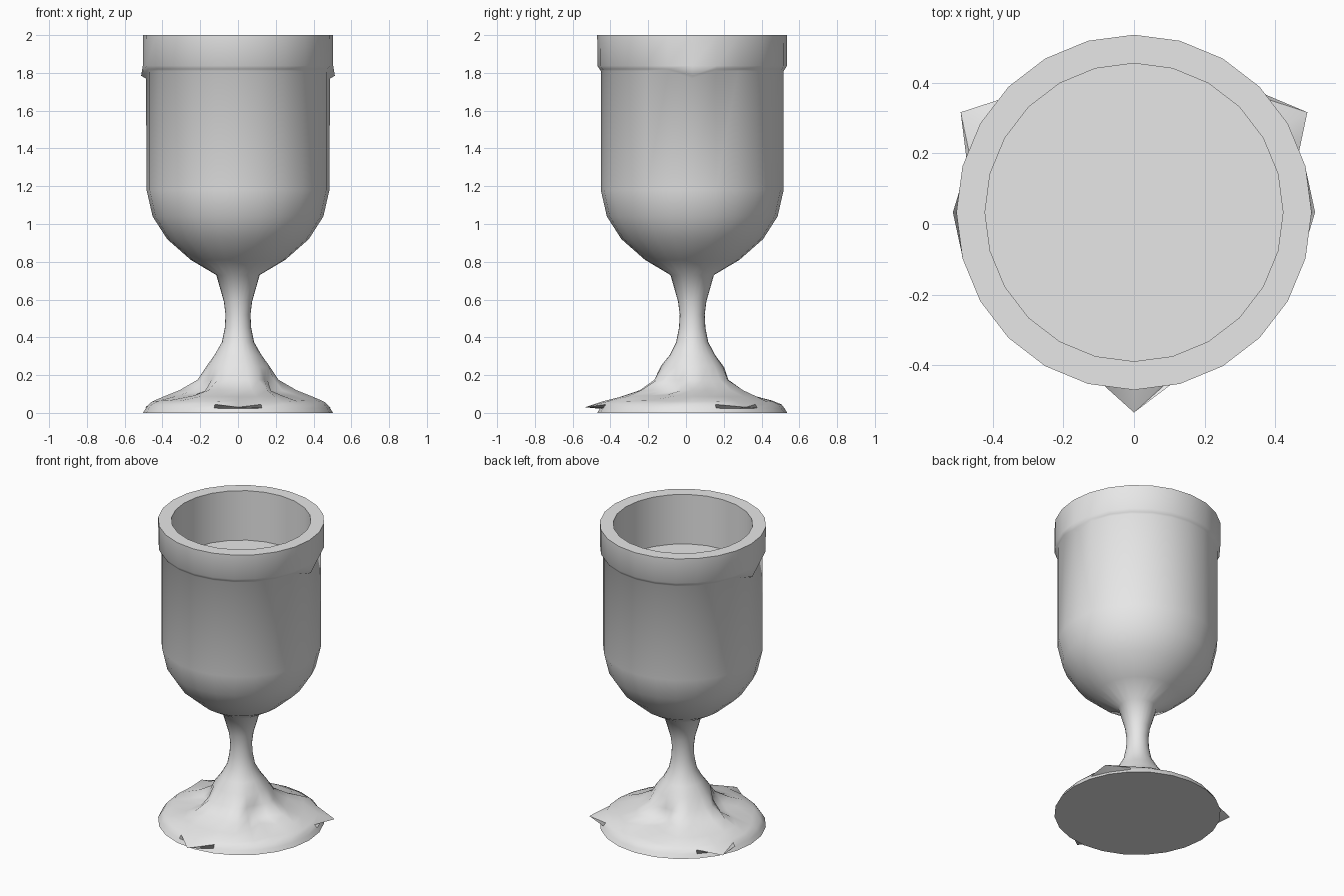
import bpy, bmesh, math

cube = bpy.data.objects.get("Cube")
if cube:
    bpy.data.objects.remove(cube, do_unlink=True)

SIDES = 24
AXIS_Y = 0.033          # the tips of the foot reach further to the front

grey = bpy.data.materials.new("plain_grey")
grey.use_nodes = True
grey.diffuse_color = (0.8, 0.8, 0.8, 1)
grey.node_tree.nodes["Principled BSDF"].inputs["Base Color"].default_value = (0.8, 0.8, 0.8, 1)

# Foot rings: (radius, z) on the ridge, halfway, and in the valley
FOOT = [
    ((0.503, 0.0), (0.503, 0.0), (0.503, 0.0)),
    ((0.490, 0.022), (0.488, 0.025), (0.488, 0.025)),
    ((0.567, 0.030), (0.473, 0.045), (0.473, 0.045)),
    ((0.467, 0.063), (0.455, 0.060), (0.420, 0.066)),
    ((0.380, 0.085), (0.390, 0.088), (0.270, 0.095)),
    ((0.265, 0.120), (0.310, 0.120), (0.182, 0.115)),
    ((0.200, 0.175), (0.215, 0.175), (0.181, 0.175)),
    ((0.165, 0.250), (0.165, 0.250), (0.170, 0.240)),
    ((0.120, 0.305), (0.125, 0.305), (0.122, 0.305)),
]
# Stem and bowl outline
BOWL = [(0.085, 0.375), (0.070, 0.45), (0.066, 0.52), (0.075, 0.59), (0.115, 0.73),
        (0.250, 0.81), (0.375, 0.92), (0.452, 1.04), (0.484, 1.18)]
# Underside of the lip, and the same where it droops at each side
LIP = [(0.484, 1.81), (0.491, 1.82), (0.502, 1.838)]
DROOP = [(0.487, 1.77), (0.513, 1.785), (0.504, 1.838)]
# Rim and inside of the cup
CUP = [(0.503, 2.0), (0.422, 2.0), (0.422, 1.67)]


def mix(a, b, t=0.5):
    return tuple(p + (q - p) * t for p, q in zip(a, b))


def foot_point(row, i):
    """Three ridges repeat every 8 sides; side 2 points at 30 degrees."""
    ridge, mid, valley = row
    off = (i - 2) % 8
    off = min(off, 8 - off)
    # only the ridge itself carries the overhanging tip
    if off == 1:
        return mid if row in FOOT[1:3] else mix(ridge, mid)
    return {0: ridge, 2: mid, 3: mix(mid, valley), 4: valley}[off]


# Collect every ring of the outline from the base up and into the cup
rings = [[foot_point(row, i) for i in range(SIDES)] for row in FOOT]
rings += [[p] * SIDES for p in BOWL]
rings += [[d if i % 12 == 0 else p for i in range(SIDES)] for p, d in zip(LIP, DROOP)]
rings += [[p] * SIDES for p in CUP]

bm = bmesh.new()
loops = []
for ring in rings:
    loop = []
    for i, (r, z) in enumerate(ring):
        a = math.tau * i / SIDES
        loop.append(bm.verts.new((r * math.cos(a), AXIS_Y + r * math.sin(a), z)))
    loops.append(loop)
for low, high in zip(loops, loops[1:]):
    for i in range(SIDES):
        j = (i + 1) % SIDES
        bm.faces.new((low[i], low[j], high[j], high[i]))
bm.faces.new(loops[0][::-1])      # underside of the foot
bm.faces.new(loops[-1])           # floor of the cup
bmesh.ops.recalc_face_normals(bm, faces=bm.faces)

mesh = bpy.data.meshes.new("goblet")
bm.to_mesh(mesh)
bm.free()
mesh.materials.append(grey)
goblet = bpy.data.objects.new("goblet", mesh)
bpy.context.collection.objects.link(goblet)

# Smooth shading with the rim and base edges kept sharp
bpy.ops.object.select_all(action='DESELECT')
goblet.select_set(True)
bpy.context.view_layer.objects.active = goblet
bpy.ops.object.shade_smooth_by_angle(angle=math.radians(55))
